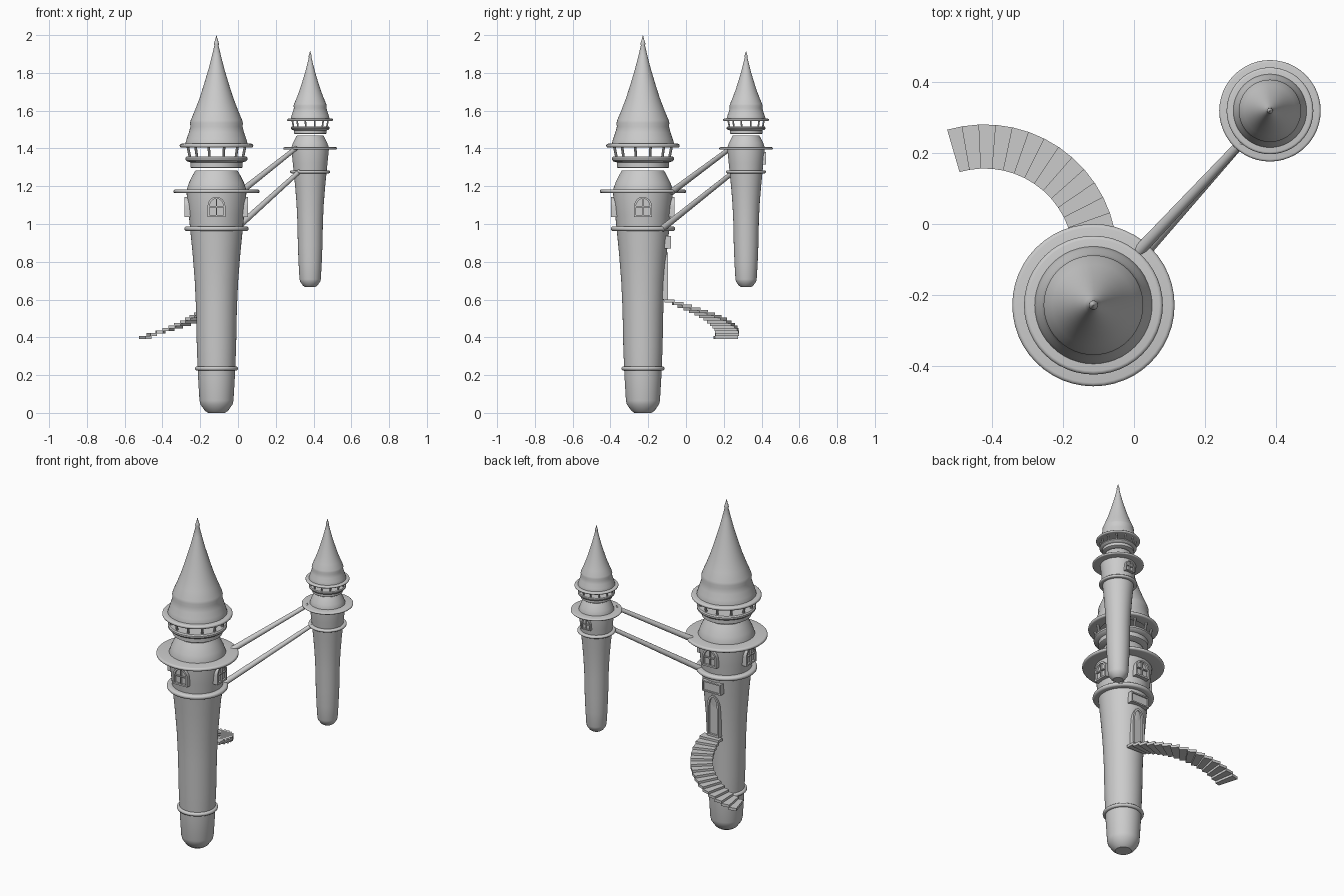
import bpy, bmesh
from math import sin, cos, pi, radians
from mathutils import Vector, Matrix

if "Cube" in bpy.data.objects:
    bpy.data.objects.remove(bpy.data.objects["Cube"])

BIG = Matrix.Translation((-0.114, -0.228, 0))
SMALL = Matrix.Translation((0.382, 0.318, 0.667)) @ Matrix.Scale(0.625, 4)


def finish(name, bm, mat, angle=35):
    bmesh.ops.recalc_face_normals(bm, faces=bm.faces)
    bm.transform(mat)
    me = bpy.data.meshes.new(name)
    bm.to_mesh(me)
    bm.free()
    for p in me.polygons:
        p.use_smooth = True
    me.set_sharp_from_angle(angle=radians(angle))
    ob = bpy.data.objects.new(name, me)
    bpy.context.collection.objects.link(ob)
    return ob


def lathe(name, profile, mat, n=48, closed=False):
    """Revolve (radius, z) points; open profiles get capped ends."""
    bm = bmesh.new()
    rings = [[bm.verts.new((r * cos(2 * pi * i / n), r * sin(2 * pi * i / n), z))
              for i in range(n)] for r, z in profile]
    pairs = list(zip(rings, rings[1:]))
    if closed:
        pairs.append((rings[-1], rings[0]))
    for a, b in pairs:
        for i in range(n):
            j = (i + 1) % n
            bm.faces.new((a[i], a[j], b[j], b[i]))
    if not closed:
        bm.faces.new(rings[0][::-1])
        bm.faces.new(rings[-1])
    finish(name, bm, mat)


def collar(name, inner, outer, z, h, mat):
    """Flat ring with a half-round outer edge."""
    edge = [(outer - h + h * cos(a), z + h * sin(a))
            for a in [(-0.5 + k / 6) * pi for k in range(7)]]
    lathe(name, [(inner, z - h)] + edge + [(inner, z + h)], mat, closed=True)


def add_box(bm, size, pos):
    m = Matrix.Translation(pos) @ Matrix.Diagonal((*size, 1))
    bmesh.ops.create_cube(bm, size=1, matrix=m)


def arch(w, h, rise, z0, power=1.0, n=12):
    """Outline of an arched opening in x, z."""
    pts = [(w / 2, z0)]
    for k in range(n + 1):
        a = pi * k / n
        pts.append((w / 2 * cos(a), z0 + h - rise + rise * sin(a) ** power))
    return pts + [(-w / 2, z0)]


def arch_opening(name, w, h, rise, z0, back, front, t, mat, bars=True, power=1.0):
    """Raised frame, recessed panel and crossed glazing bars facing +y."""
    bm = bmesh.new()
    out = arch(w, h, rise, z0, power)
    inn = arch(w - 2 * t, h - 2 * t, rise - t * 0.6, z0 + t, power)
    ring = lambda pts, y: [bm.verts.new((x, y, z)) for x, z in pts]
    loops = [ring(out, back), ring(out, front), ring(inn, front), ring(inn, front - 0.012)]
    for a, b in zip(loops, loops[1:]):
        for i in range(len(a)):
            j = (i + 1) % len(a)
            bm.faces.new((a[i], a[j], b[j], b[i]))
    bm.faces.new(loops[-1])
    if bars:
        add_box(bm, (0.006, 0.012, h - 2 * t), (0, front - 0.008, z0 + h / 2))
        add_box(bm, (w - 2 * t, 0.012, 0.006), (0, front - 0.008, z0 + h * 0.5))
    finish(name, bm, mat, 30)


def tower(label, mat):
    lathe(label + "_shaft", [(0.045, 0), (0.062, 0.012), (0.085, 0.045), (0.09, 0.065), (0.098, 0.2),
                             (0.104, 0.35), (0.108, 0.55), (0.115, 0.7), (0.127, 0.85),
                             (0.139, 0.97), (0.147, 1.05), (0.158, 1.16), (0.157, 1.185),
                             (0.145, 1.22), (0.125, 1.26), (0.111, 1.284)], mat)
    collar(label + "_belt", 0.13, 0.17, 0.975, 0.013, mat)
    collar(label + "_balcony", 0.14, 0.228, 1.173, 0.010, mat)
    # Open lantern stage: stepped floor, leaning posts, eave ring
    lathe(label + "_lantern_floor", [(0.132, 1.296), (0.138, 1.300), (0.138, 1.326), (0.157, 1.332),
                                     (0.164, 1.340), (0.164, 1.350), (0.158, 1.357)], mat)
    bm = bmesh.new()
    for i in range(12):
        m = Matrix.Rotation(2 * pi * (i + 0.5) / 12, 4, 'Z') @ Matrix.Translation((0.151, 0, 1.381)) \
            @ Matrix.Rotation(0.2, 4, 'Y')
        bmesh.ops.create_cone(bm, cap_ends=True, segments=10, radius1=0.007, radius2=0.007,
                              depth=0.064, matrix=m)
    finish(label + "_lantern_posts", bm, mat)
    collar(label + "_eave", 0.13, 0.195, 1.415, 0.010, mat)
    lathe(label + "_roof", [(0.165, 1.41), (0.165, 1.425), (0.158, 1.45), (0.146, 1.485), (0.138, 1.515),
                            (0.140, 1.535), (0.136, 1.55), (0.115, 1.60), (0.090, 1.665), (0.066, 1.74),
                            (0.042, 1.82), (0.024, 1.89), (0.011, 1.945), (0.013, 1.952),
                            (0.012, 1.96), (0.006, 1.978), (0.001, 1.998)], mat)


tower("main_tower", BIG)
tower("side_tower", SMALL)
collar("main_tower_lower_belt", 0.09, 0.114, 0.235, 0.011, BIG)

# Windows: four around the main tower, one at the back of the side tower
for i in range(4):
    arch_opening("main_window", 0.094, 0.106, 0.05, 1.038, 0.11, 0.168, 0.01,
                 BIG @ Matrix.Rotation(i * pi / 2, 4, 'Z'))
arch_opening("side_window", 0.094, 0.106, 0.05, 1.038, 0.11, 0.168, 0.01, SMALL)

# Doorway and blank plaque above it
arch_opening("doorway", 0.08, 0.25, 0.09, 0.6, 0.06, 0.133, 0.012, BIG, bars=False, power=0.8)
bm = bmesh.new()
add_box(bm, (0.125, 0.05, 0.065), (0, 0.116, 0.903))
for s in (-1, 1):
    add_box(bm, (0.125, 0.012, 0.008), (0, 0.142, 0.903 + s * 0.0285))
    add_box(bm, (0.008, 0.012, 0.065), (s * 0.0585, 0.142, 0.903))
finish("door_plaque", bm, BIG)

# Curved outside stair made of wedge treads
bm = bmesh.new()
STEPS, A0, A1 = 15, radians(-3), radians(106.3)
for i in range(STEPS):
    a = A0 + (A1 - A0) * i / STEPS
    b = A0 + (A1 - A0) * (i + 1.12 if i < STEPS - 1 else i + 1) / STEPS
    z = 0.60 - i * 0.0137
    lo, hi = [[bm.verts.new((-0.42 + r * cos(t), -0.094 + r * sin(t), h))
               for r, t in ((0.25, a), (0.374, a), (0.374, b), (0.25, b))] for h in (z - 0.016, z)]
    bm.faces.new(lo[::-1])
    bm.faces.new(hi)
    for k in range(4):
        j = (k + 1) % 4
        bm.faces.new((lo[k], lo[j], hi[j], hi[k]))
finish("stair_treads", bm, Matrix(), 20)

# Two sloping ties between the towers
d = Vector((0.672, 0.74, 0))
side = Vector((-0.74, 0.672, 0))
b0, s0 = BIG.translation, Vector((0.382, 0.318, 0))
for name, r0, z0, r1, z1, off in (("upper_tie", 0.195, 1.168, 0.11, 1.402, 0.008),
                                  ("lower_tie", 0.145, 0.975, 0.085, 1.278, -0.008)):
    p = b0 + d * r0 + side * off + Vector((0, 0, z0))
    q = s0 - d * r1 + Vector((0, 0, z1))
    m = Matrix.Translation((p + q) / 2) @ (q - p).to_track_quat('Z', 'Y').to_matrix().to_4x4()
    bm = bmesh.new()
    bmesh.ops.create_cone(bm, cap_ends=True, segments=16, radius1=0.017, radius2=0.012,
                          depth=(q - p).length, matrix=m)
    finish(name, bm, Matrix())
